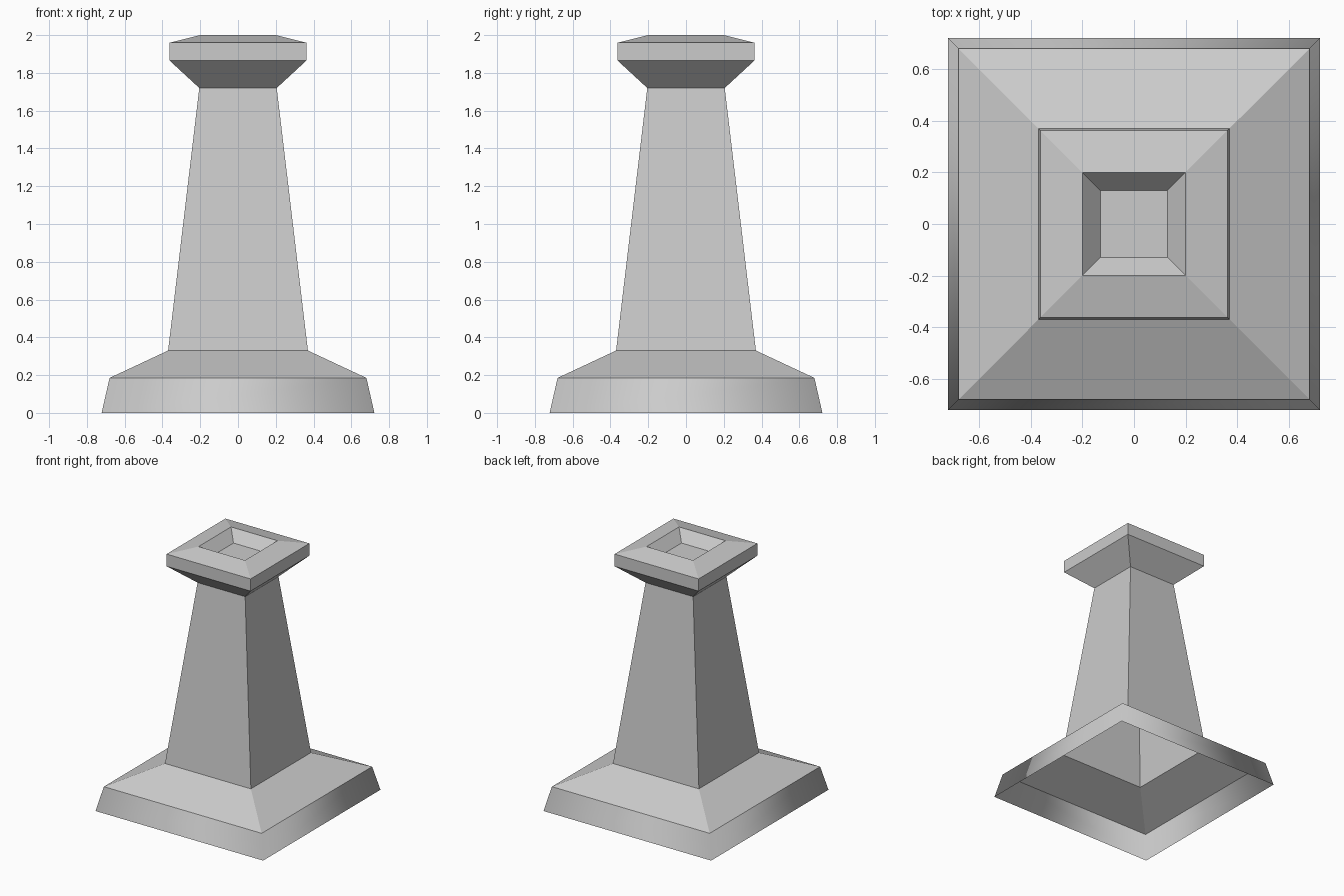
import bpy
import bmesh

cube = bpy.data.objects.get("Cube")
if cube:
    bpy.data.objects.remove(cube, do_unlink=True)

# One plain grey
STONE = (0.6, 0.6, 0.6, 1.0)
grey = bpy.data.materials.new("stone_grey")
grey.use_nodes = True
grey.diffuse_color = STONE
grey.node_tree.nodes["Principled BSDF"].inputs["Base Color"].default_value = STONE


def square_loft(name, profile, closed_top=False, smooth=False):
    """Stack square rings given as (half width, height) and skin them."""
    bm = bmesh.new()
    rings = [[bm.verts.new((sx * r, sy * r, z))
              for sx, sy in ((-1, -1), (1, -1), (1, 1), (-1, 1))]
             for r, z in profile]
    for low, high in zip(rings, rings[1:]):
        for i in range(4):
            j = (i + 1) % 4
            face = bm.faces.new((low[i], low[j], high[j], high[i]))
            face.smooth = smooth
    if closed_top:
        bm.faces.new(rings[-1])
    mesh = bpy.data.meshes.new(name)
    bm.to_mesh(mesh)
    bm.free()
    mesh.materials.append(grey)
    obj = bpy.data.objects.new(name, mesh)
    bpy.context.collection.objects.link(obj)
    return obj


# Hollow foot, open underneath, with softly shaded corners
square_loft("base_skirt", [(0.722, 0), (0.68, 0.185)], smooth=True)
square_loft("base_slope", [(0.68, 0.185), (0.37, 0.33)])

# Tapered shaft
square_loft("column", [(0.37, 0.33), (0.205, 1.72)])

# Flared cap with a sunken square socket
square_loft("cap", [(0.205, 1.72), (0.362, 1.865), (0.362, 1.96),
                    (0.2, 2.0), (0.13, 1.92)], closed_top=True)
